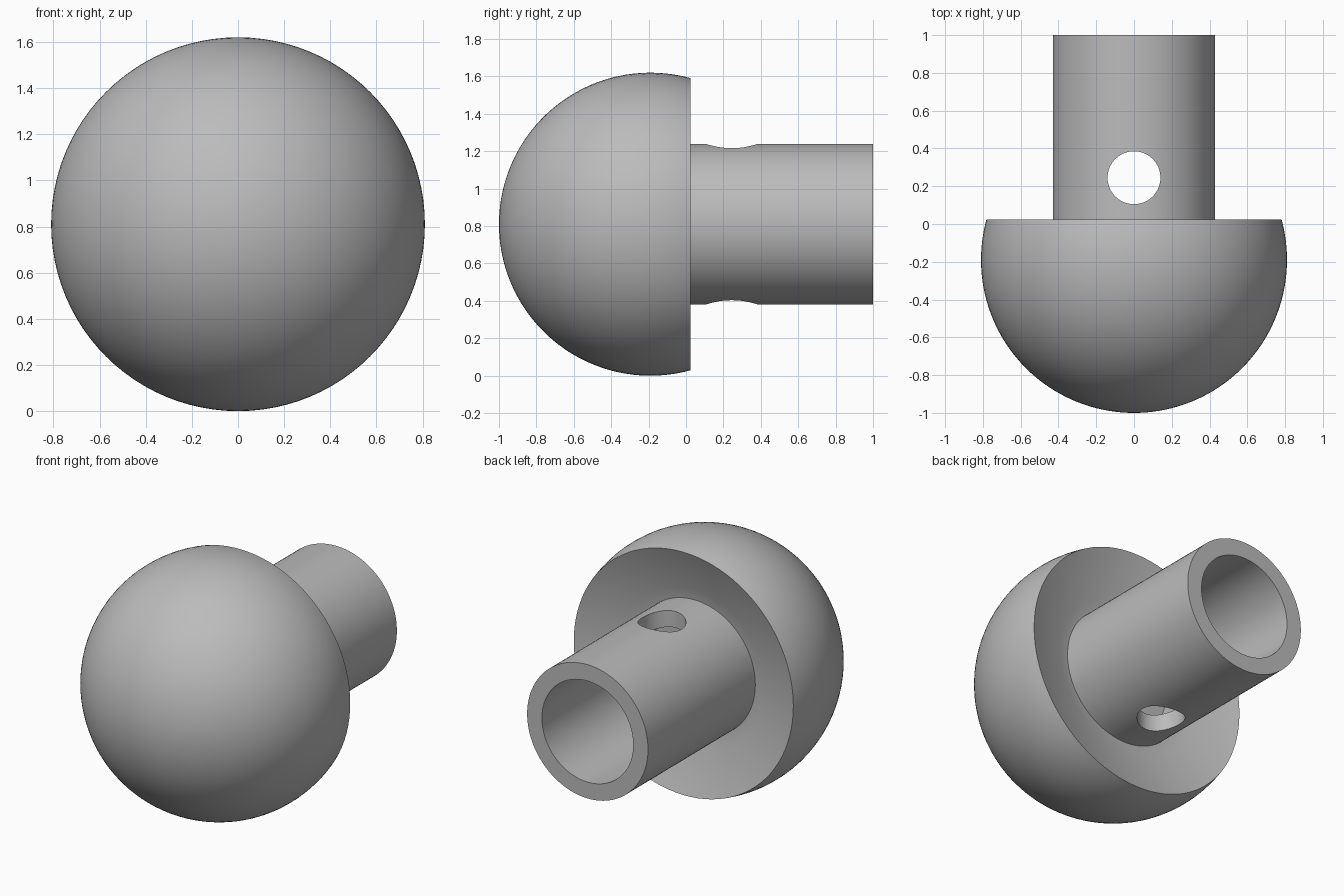
import bpy, bmesh, math
from mathutils import Vector, Matrix

if "Cube" in bpy.data.objects:
    bpy.data.objects.remove(bpy.data.objects["Cube"], do_unlink=True)

SEGMENTS = 96
BALL_R, BALL_Y, AXIS_Z = 0.81, -0.19, 0.81
RIM_Y = 0.025
STEM_R, BORE_R, BORE_FLOOR = 0.43, 0.325, -0.10
HOLE_R, HOLE_Y = 0.14, 0.245

grey = bpy.data.materials.new("plain grey")
grey.use_nodes = True
colour = (0.5, 0.5, 0.5, 1)
grey.diffuse_color = colour
grey.node_tree.nodes["Principled BSDF"].inputs["Base Color"].default_value = colour


def add_object(name, bm):
    mesh = bpy.data.meshes.new(name)
    bmesh.ops.recalc_face_normals(bm, faces=bm.faces)
    bm.to_mesh(mesh)
    bm.free()
    obj = bpy.data.objects.new(name, mesh)
    bpy.context.collection.objects.link(obj)
    mesh.materials.append(grey)
    return obj


def lathe(name, profile):
    """Spin (radius, y) points around the horizontal axis."""
    bm = bmesh.new()
    verts = [bm.verts.new((r, y, AXIS_Z)) for r, y in profile]
    edges = [bm.edges.new(pair) for pair in zip(verts, verts[1:])]
    bmesh.ops.spin(bm, geom=verts + edges, cent=(0, 0, AXIS_Z), axis=(0, 1, 0),
                   angle=math.tau, steps=SEGMENTS, use_merge=True)
    bmesh.ops.remove_doubles(bm, verts=bm.verts, dist=1e-5)
    return add_object(name, bm)


# Ball outline from the front pole to the cut rim
end = math.pi / 2 + math.asin((RIM_Y - BALL_Y) / BALL_R)
steps = 44
profile = [(BALL_R * math.sin(end * i / steps),
            BALL_Y - BALL_R * math.cos(end * i / steps)) for i in range(steps + 1)]
# Dished back, then the stem
profile += [(0.50, -0.08), (STEM_R, -0.09), (STEM_R, 0.06), (STEM_R, 0.43), (STEM_R, 1)]
# Blind bore
profile += [(BORE_R, 1), (BORE_R, 0.43), (BORE_R, 0.06), (BORE_R, BORE_FLOOR), (0, BORE_FLOOR)]
knob = lathe("ball_with_hollow_stem", profile)

# Cross hole drilled through the stem
bm = bmesh.new()
bmesh.ops.create_cone(bm, cap_ends=True, segments=64, radius1=HOLE_R, radius2=HOLE_R,
                      depth=1.2, matrix=Matrix.Translation(Vector((0, HOLE_Y, AXIS_Z))))
drill = add_object("hole_cutter", bm)
drill.hide_render = True

cut = knob.modifiers.new("cross hole", "BOOLEAN")
cut.operation = "DIFFERENCE"
cut.solver = "EXACT"
cut.object = drill

bpy.ops.object.select_all(action="DESELECT")
knob.select_set(True)
bpy.context.view_layer.objects.active = knob
bpy.ops.object.modifier_apply(modifier=cut.name)
bpy.data.objects.remove(drill, do_unlink=True)
bpy.ops.object.shade_smooth_by_angle(angle=math.radians(30))
